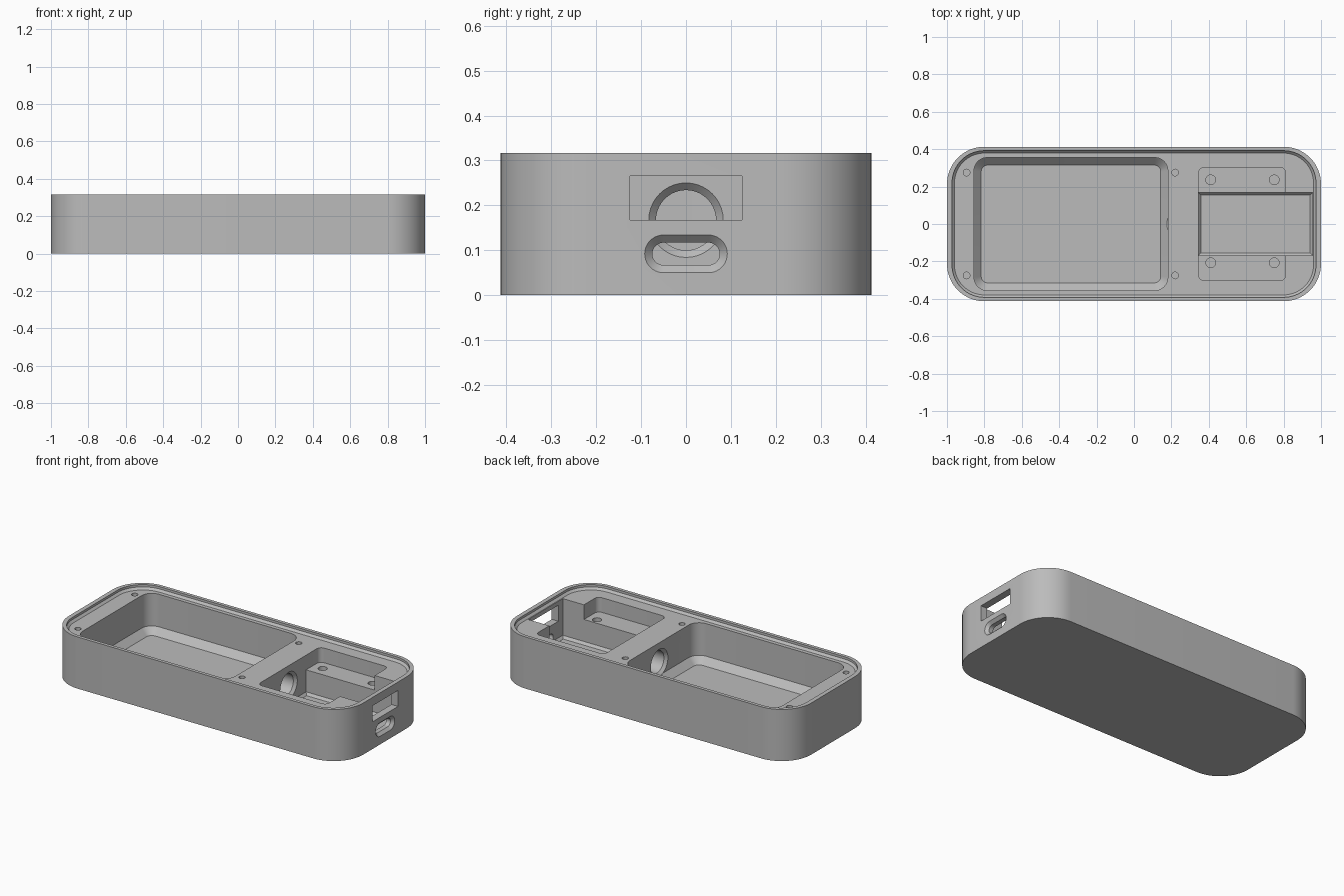
import bpy, bmesh, math
from mathutils import Vector

cube = bpy.data.objects.get("Cube")
if cube:
    bpy.data.objects.remove(cube, do_unlink=True)

grey = bpy.data.materials.new("plain grey")
grey.use_nodes = True
colour = (0.5, 0.5, 0.5, 1)
grey.diffuse_color = colour
grey.node_tree.nodes["Principled BSDF"].inputs["Base Color"].default_value = colour


def outline(cx, cy, hx, hy, r, steps):
    """Rounded rectangle, counter-clockwise; a circle when r equals both halves."""
    if r == 0:
        return [(cx + hx, cy + hy), (cx - hx, cy + hy), (cx - hx, cy - hy), (cx + hx, cy - hy)]
    points = []
    for corner, (sx, sy) in enumerate([(1, 1), (-1, 1), (-1, -1), (1, -1)]):
        for i in range(steps + 1):
            a = math.pi / 2 * (corner + i / steps)
            points.append((cx + sx * (hx - r) + r * math.cos(a),
                           cy + sy * (hy - r) + r * math.sin(a)))
    return points


def loft(name, centre, sections, along_x=False, steps=10):
    """Solid through sections (height, half width, half depth, corner radius)."""
    bm = bmesh.new()
    rings = []
    for h, hx, hy, r in sections:
        ring = []
        for u, v in outline(*centre, hx, hy, r, steps):
            ring.append(bm.verts.new(Vector((h, u, v) if along_x else (u, v, h))))
        rings.append(ring)
    n = len(rings[0])
    for low, high in zip(rings, rings[1:]):
        for i in range(n):
            j = (i + 1) % n
            bm.faces.new((low[i], low[j], high[j], high[i]))
    bm.faces.new(rings[0][::-1])
    bm.faces.new(rings[-1])
    bmesh.ops.remove_doubles(bm, verts=bm.verts, dist=0.00001)
    bmesh.ops.recalc_face_normals(bm, faces=bm.faces)
    mesh = bpy.data.meshes.new(name)
    bm.to_mesh(mesh)
    bm.free()
    mesh.materials.append(grey)
    obj = bpy.data.objects.new(name, mesh)
    bpy.context.collection.objects.link(obj)
    return obj


HEIGHT, DECK, FLOOR, ABOVE = 0.317, 0.29, 0.05, 0.4

# Outer case
case = loft("case", (0, 0), [(0, 1, 0.413, 0.2), (HEIGHT, 1, 0.413, 0.2)], steps=16)

cutters = []

# Lid recess with a chamfered foot
cutters.append(loft("lid_recess", (0, 0), [
    (DECK, 0.96, 0.379, 0.16), (DECK + 0.013, 0.973, 0.392, 0.173),
    (ABOVE, 0.973, 0.392, 0.173)], steps=16))

# Large compartment with a chamfered floor
cutters.append(loft("large_pocket", (-0.337, 0), [
    (FLOOR, 0.48, 0.315, 0.035), (FLOOR + 0.04, 0.518, 0.355, 0.07),
    (ABOVE, 0.518, 0.355, 0.07)]))

# Shallow mounting ledge and the deep channel through it
cutters.append(loft("ledge_pocket", (0.578, 0), [
    (0.2, 0.233, 0.302, 0.03), (ABOVE, 0.233, 0.302, 0.03)]))
cutters.append(loft("channel", (0.65, 0), [
    (FLOOR, 0.292, 0.154, 0), (FLOOR + 0.015, 0.305, 0.168, 0),
    (ABOVE, 0.305, 0.168, 0)]))

# Screw holes in the deck and in the ledge
for x in (-0.895, 0.22):
    for y in (-0.275, 0.275):
        cutters.append(loft("deck_hole", (x, y), [
            (0.16, 0.018, 0.018, 0.018), (ABOVE, 0.018, 0.018, 0.018)], steps=5))
for x in (0.41, 0.75):
    for y in (-0.207, 0.236):
        cutters.append(loft("ledge_hole", (x, y), [
            (0.1, 0.026, 0.026, 0.026), (0.25, 0.026, 0.026, 0.026)], steps=6))

# Round cable passage in the divider, chamfered at both ends
passage = [(0.12, 0.083), (0.181, 0.083), (0.197, 0.067),
           (0.329, 0.067), (0.345, 0.083), (0.4, 0.083)]
cutters.append(loft("cable_passage", (0, 0.167), [(x, r, r, r) for x, r in passage], True))

# Rectangular window and flared port slot in the end wall
cutters.append(loft("end_window", (0, 0.216), [
    (0.9, 0.125, 0.049, 0), (1.1, 0.125, 0.049, 0)], True))
cutters.append(loft("port_slot", (0, 0.092), [
    (0.9, 0.075, 0.025, 0.025), (0.983, 0.075, 0.025, 0.025),
    (1.0, 0.092, 0.042, 0.042), (1.1, 0.092, 0.042, 0.042)], True))

# Carve the case
bpy.ops.object.select_all(action="DESELECT")
case.select_set(True)
bpy.context.view_layer.objects.active = case
for cutter in cutters:
    cutter.hide_render = True
    cut = case.modifiers.new(cutter.name, "BOOLEAN")
    cut.operation = "DIFFERENCE"
    cut.solver = "EXACT"
    cut.object = cutter
    bpy.ops.object.modifier_apply(modifier=cut.name)
    bpy.data.objects.remove(cutter, do_unlink=True)

bpy.ops.object.shade_smooth_by_angle(angle=math.radians(25))
